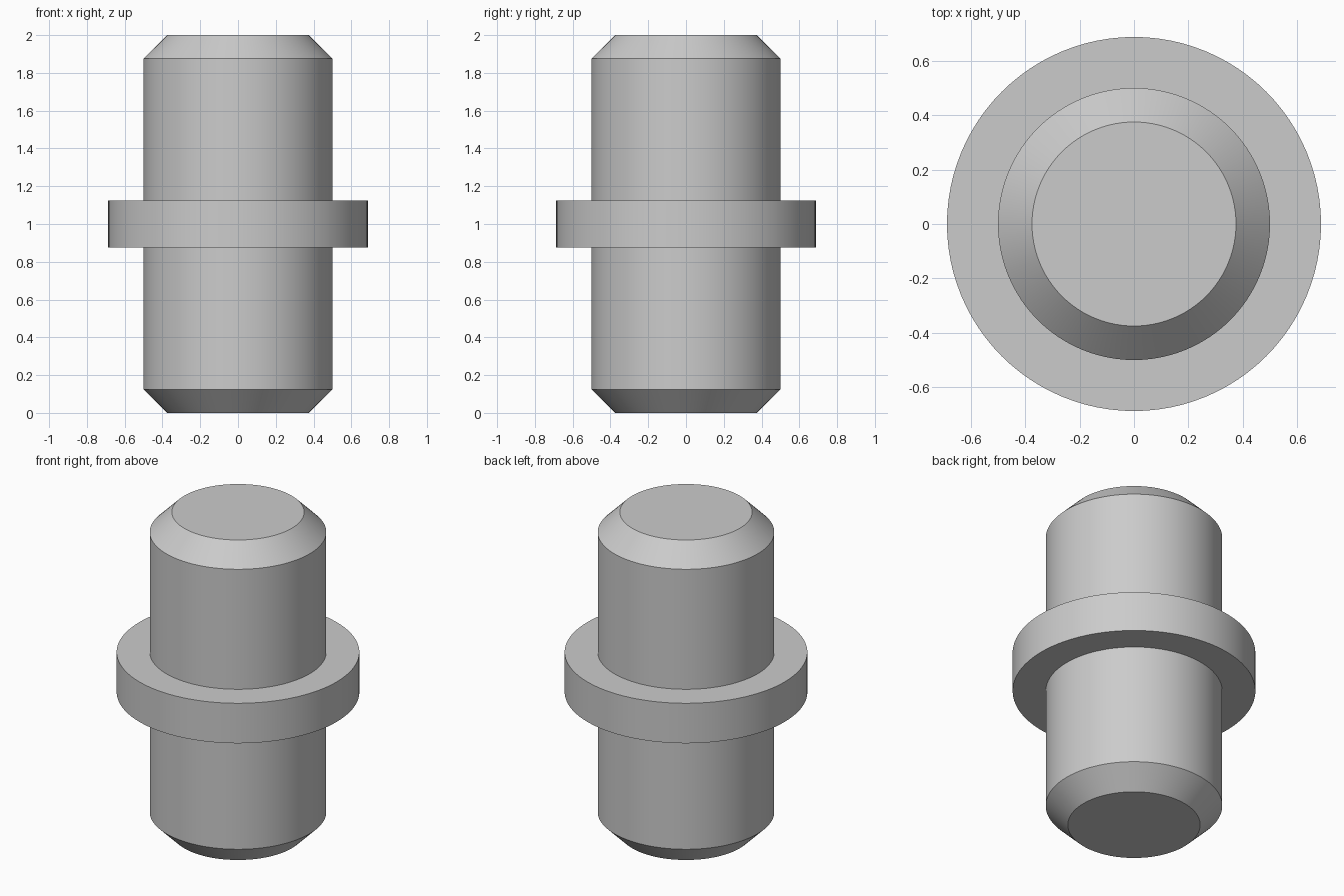
import bpy
import bmesh
import math
from mathutils import Matrix

cube = bpy.data.objects.get("Cube")
if cube:
    bpy.data.objects.remove(cube, do_unlink=True)

SIDES = 96
RADIUS, CHAMFER, HEIGHT = 0.5, 0.125, 2.0
COLLAR_RADIUS, COLLAR_HALF = 0.6875, 0.125

# Plain grey for the whole part
grey = bpy.data.materials.new("plain_grey")
grey.use_nodes = True
colour = (0.6, 0.6, 0.6, 1.0)
grey.diffuse_color = colour
grey.node_tree.nodes["Principled BSDF"].inputs["Base Color"].default_value = colour

# Lower half of the outline as (radius, height), then mirrored about mid-height
mid = HEIGHT / 2
lower = [
    (RADIUS - CHAMFER, 0),
    (RADIUS, CHAMFER),
    (RADIUS, mid - COLLAR_HALF),
    (COLLAR_RADIUS, mid - COLLAR_HALF),
]
profile = lower + [(r, HEIGHT - z) for r, z in reversed(lower)]

# Revolve the outline into a solid pin with its collar
bm = bmesh.new()
rings = []
for r, z in profile:
    ring = bmesh.ops.create_circle(bm, segments=SIDES, radius=r,
                                   matrix=Matrix.Translation((0, 0, z)))
    rings.append(ring["verts"])
for a, b in zip(rings, rings[1:]):
    for i in range(SIDES):
        j = (i + 1) % SIDES
        bm.faces.new((a[i], a[j], b[j], b[i]))

# End caps
bm.faces.new(rings[0])
bm.faces.new(rings[-1])
bmesh.ops.recalc_face_normals(bm, faces=bm.faces)

mesh = bpy.data.meshes.new("collared_pin")
bm.to_mesh(mesh)
bm.free()
mesh.materials.append(grey)
pin = bpy.data.objects.new("collared_pin", mesh)
bpy.context.collection.objects.link(pin)

# Smooth round walls, crisp chamfer and collar edges
bpy.ops.object.select_all(action="DESELECT")
pin.select_set(True)
bpy.context.view_layer.objects.active = pin
bpy.ops.object.shade_smooth_by_angle(angle=math.radians(30))
